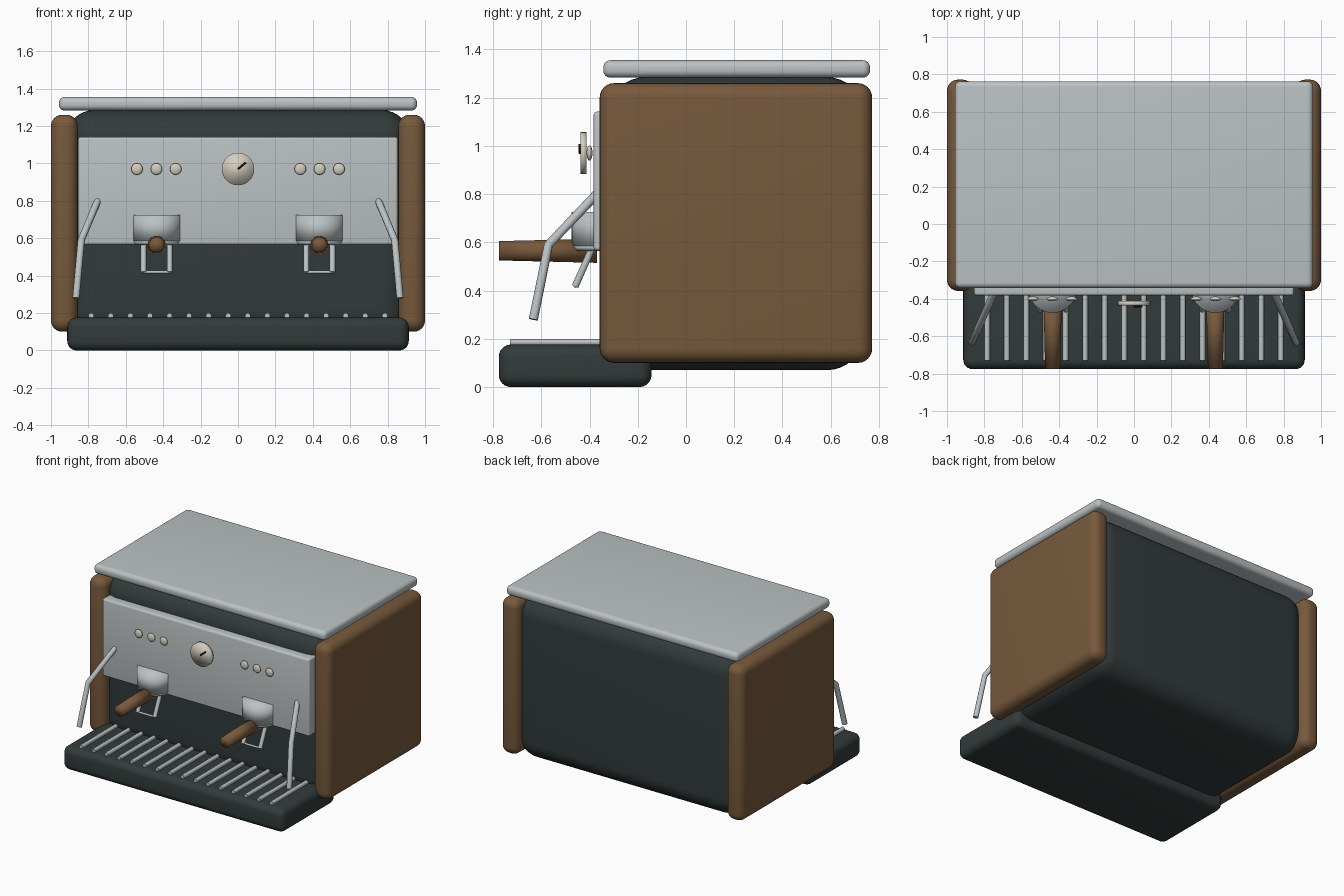
import bpy, bmesh, math
from mathutils import Matrix, Vector

if "Cube" in bpy.data.objects:
    bpy.data.objects.remove(bpy.data.objects["Cube"])


def material(name, color):
    m = bpy.data.materials.new(name)
    m.diffuse_color = (*color, 1)
    m.use_nodes = True
    m.node_tree.nodes["Principled BSDF"].inputs["Base Color"].default_value = m.diffuse_color
    return m


STEEL = material("brushed steel", (0.50, 0.54, 0.55))
WOOD = material("brown wood", (0.185, 0.10, 0.045))
DARK = material("dark green grey", (0.032, 0.044, 0.043))
CREAM = material("cream", (0.66, 0.61, 0.51))
BLACK = material("black", (0.01, 0.01, 0.01))


def finish(bm, name, mat):
    for f in bm.faces:
        f.smooth = True
    me = bpy.data.meshes.new(name)
    bm.to_mesh(me)
    bm.free()
    me.materials.append(mat)
    ob = bpy.data.objects.new(name, me)
    bpy.context.collection.objects.link(ob)
    return ob


def box(name, lo, hi, radius, mat, segments=6):
    """Rounded box between two corners."""
    lo, hi = Vector(lo), Vector(hi)
    bm = bmesh.new()
    bmesh.ops.create_cube(bm, size=1)
    for v in bm.verts:
        v.co = Vector([(lo[i] + hi[i]) / 2 + v.co[i] * (hi[i] - lo[i]) for i in range(3)])
    bmesh.ops.bevel(bm, geom=bm.edges[:], offset=radius, segments=segments,
                    profile=0.5, affect='EDGES')
    return finish(bm, name, mat)


def cone(name, start, end, r1, r2, mat, sides=32):
    """Capped round bar from start to end."""
    start, end = Vector(start), Vector(end)
    axis = end - start
    rot = Vector((0, 0, 1)).rotation_difference(axis).to_matrix().to_4x4()
    bm = bmesh.new()
    bmesh.ops.create_cone(bm, cap_ends=True, segments=sides, radius1=r1, radius2=r2,
                          depth=axis.length,
                          matrix=Matrix.Translation((start + end) / 2) @ rot)
    return finish(bm, name, mat)


def rod(name, points, radius, mat):
    """Round rod along a bent path."""
    cu = bpy.data.curves.new(name, 'CURVE')
    cu.dimensions = '3D'
    cu.bevel_depth = radius
    cu.bevel_resolution = 3
    cu.use_fill_caps = True
    sp = cu.splines.new('POLY')
    sp.points.add(len(points) - 1)
    for p, co in zip(sp.points, points):
        p.co = (*co, 1)
    cu.materials.append(mat)
    ob = bpy.data.objects.new(name, cu)
    bpy.context.collection.objects.link(ob)
    return ob


# Housing
box("body", (-0.92, -0.32, 0.07), (0.92, 0.735, 1.285), 0.15, DARK, 8)
box("lid", (-0.957, -0.343, 1.283), (0.957, 0.763, 1.355), 0.03, STEEL)
box("front_panel", (-0.855, -0.383, 0.565), (0.855, -0.29, 1.142), 0.015, STEEL, 4)
box("drip_tray", (-0.913, -0.776, 0.0), (0.913, -0.143, 0.176), 0.05, DARK)

# Drip grate
for i in range(16):
    x = -0.785 + i * 1.57 / 15
    rod("grate_bar", [(x, -0.73, 0.185), (x, -0.31, 0.185)], 0.015, STEEL)

# Pressure gauge with needle
cone("gauge", (0, -0.413, 0.97), (0, -0.437, 0.97), 0.087, 0.087, CREAM)
cone("gauge_needle", (0, -0.441, 0.97), (0.042, -0.441, 1.005), 0.005, 0.005, BLACK, 8)

for s in (-1, 1):
    # Wooden side panel
    box("side_panel", (min(s * 0.857, s), -0.358, 0.10),
        (max(s * 0.857, s), 0.772, 1.26), 0.06, WOOD)

    # Buttons
    for x in (0.333, 0.436, 0.54):
        bm = bmesh.new()
        bmesh.ops.create_uvsphere(bm, u_segments=20, v_segments=12, radius=0.031,
                                  matrix=Matrix.Translation((s * x, -0.4, 0.97))
                                  @ Matrix.Diagonal((1, 0.4, 1, 1)))
        finish(bm, "button", CREAM)

    # Brew group: head, handle and twin spout
    cx = s * 0.435
    cone("group_head", (cx, -0.345, 0.585), (cx, -0.345, 0.725), 0.13, 0.13, STEEL)
    cone("group_head_base", (cx, -0.345, 0.565), (cx, -0.345, 0.586), 0.118, 0.13, STEEL)
    cone("portafilter_handle", (cx, -0.776, 0.565), (cx, -0.37, 0.565), 0.04, 0.05, WOOD)
    for t in (-1, 1):
        x = cx + t * 0.07
        rod("spout", [(x, -0.385, 0.585), (x, -0.46, 0.417)], 0.015, STEEL)
    rod("spout_bridge", [(cx - 0.07, -0.458, 0.419), (cx + 0.07, -0.458, 0.419)],
        0.008, STEEL)

    # Steam wand
    rod("steam_wand", [(s * 0.75, -0.37, 0.80), (s * 0.838, -0.57, 0.59),
                       (s * 0.866, -0.633, 0.28)], 0.019, STEEL)
